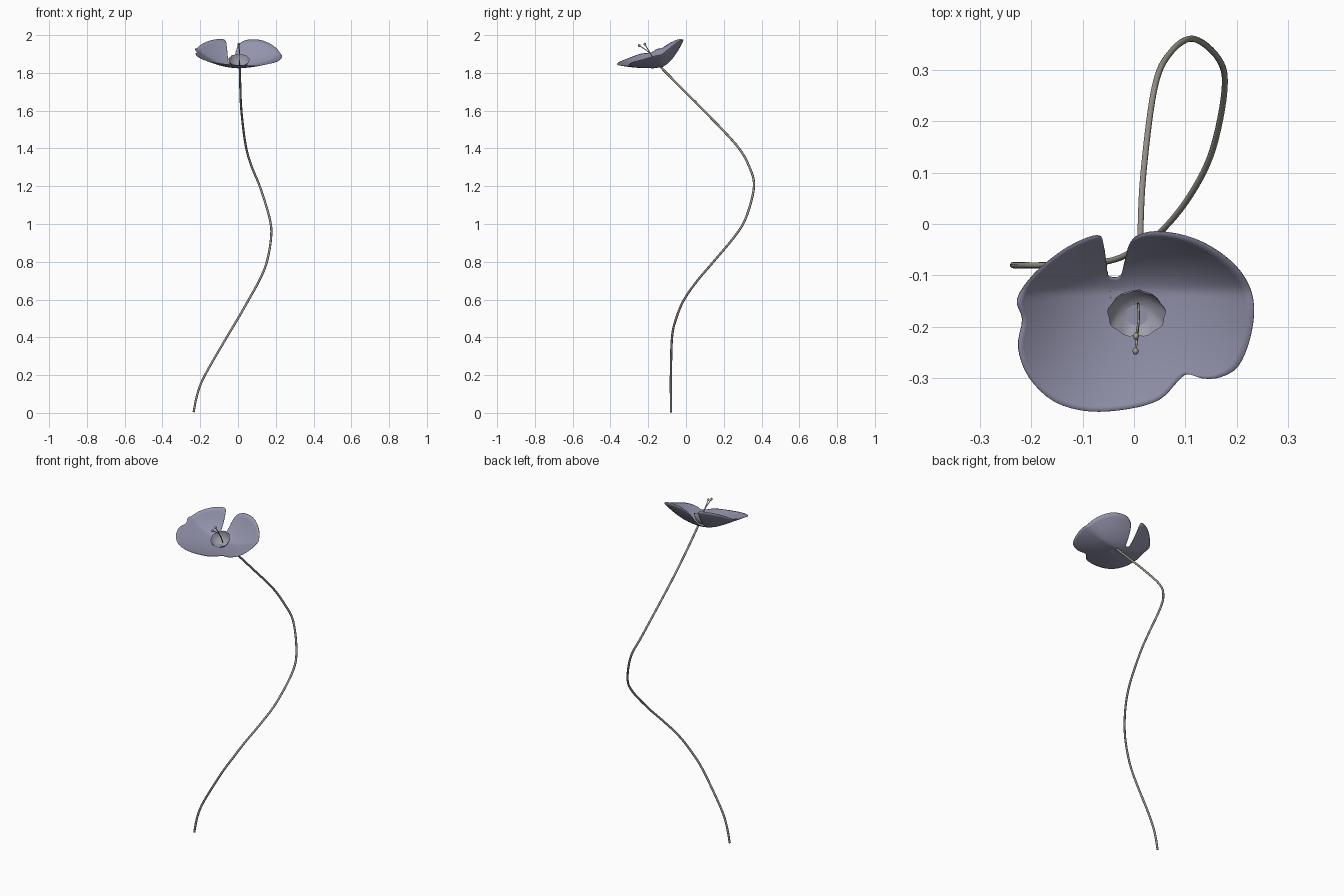
import bpy, bmesh, math
from mathutils import Vector, Matrix

if "Cube" in bpy.data.objects:
    bpy.data.objects.remove(bpy.data.objects["Cube"])


def material(name, rgb):
    m = bpy.data.materials.new(name)
    m.diffuse_color = (*rgb, 1)
    m.use_nodes = True
    m.node_tree.nodes["Principled BSDF"].inputs["Base Color"].default_value = m.diffuse_color
    return m


PETAL = material("petal lilac grey", (0.29, 0.29, 0.41))
STEM = material("stem grey", (0.31, 0.29, 0.25))
CUP = material("inner cup pale grey", (0.34, 0.34, 0.41))
STAMEN = material("stamen tan", (0.36, 0.34, 0.26))


def add_mesh(name, bm, mat):
    me = bpy.data.meshes.new(name)
    bmesh.ops.recalc_face_normals(bm, faces=bm.faces)
    bm.to_mesh(me)
    bm.free()
    me.materials.append(mat)
    for p in me.polygons:
        p.use_smooth = True
    ob = bpy.data.objects.new(name, me)
    bpy.context.collection.objects.link(ob)
    return ob


def catmull(pts, steps, closed):
    pts = [Vector(p) for p in pts]
    n = len(pts)

    def at(i):
        return pts[i % n] if closed else pts[max(0, min(n - 1, i))]
    out = []
    for i in range(n if closed else n - 1):
        a, b, c, d = at(i - 1), at(i), at(i + 1), at(i + 2)
        for k in range(steps):
            t = k / steps
            out.append(0.5 * (2 * b + (c - a) * t + (2 * a - 5 * b + 4 * c - d) * t * t
                              + (3 * b - a - 3 * c + d) * t ** 3))
    if not closed:
        out.append(pts[-1])
    return out


def tube(name, pts, radius, mat, steps=6, sides=10):
    path = catmull(pts, steps, False)
    bm = bmesh.new()
    rings = []
    for i, p in enumerate(path):
        d = path[min(i + 1, len(path) - 1)] - path[max(i - 1, 0)]
        u = d.cross(Vector((1, 0, 0))).normalized()
        v = d.cross(u).normalized()
        rings.append([bm.verts.new(p + radius * (u * math.cos(a) + v * math.sin(a)))
                      for a in (2 * math.pi * k / sides for k in range(sides))])
    for r, s in zip(rings, rings[1:]):
        for k in range(sides):
            bm.faces.new((r[k], r[(k + 1) % sides], s[(k + 1) % sides], s[k]))
    bm.faces.new(rings[0])
    bm.faces.new(rings[-1])
    return add_mesh(name, bm, mat)


def fan_grid(name, rings, centre, mat):
    bm = bmesh.new()
    c = bm.verts.new(centre)
    vr = [[bm.verts.new(p) for p in r] for r in rings]
    n = len(vr[0])
    for k in range(n):
        j = (k + 1) % n
        bm.faces.new((c, vr[0][k], vr[0][j]))
        for r, s in zip(vr, vr[1:]):
            bm.faces.new((r[k], s[k], s[j], r[j]))
    return add_mesh(name, bm, mat)


# curved stem
tube("stem", [(-0.235, -0.08, 0.004), (-0.215, -0.08, 0.1), (-0.175, -0.08, 0.2),
              (-0.06, -0.074, 0.4), (0, -0.052, 0.5), (0.057, -0.01, 0.6),
              (0.112, 0.06, 0.7), (0.153, 0.145, 0.8), (0.176, 0.262, 0.94),
              (0.165, 0.32, 1.04), (0.115, 0.36, 1.2), (0.07, 0.332, 1.31),
              (0.04, 0.265, 1.42), (0.018, 0.095, 1.6), (0.012, -0.035, 1.73),
              (0.01, -0.135, 1.832)], 0.006, STEM)


# petals: tilted bowl surface trimmed to a lobed outline
def petal_height(x, y):
    d = y + 0.13
    if d > 0:
        z = 1.83 + 0.4 * d + 7 * d * d
        k = 2 + 20 * d if x < 0 else 1.3 + 10 * d
    else:
        z = 1.83 + 0.1 * d + 0.66 * d * d
        k = 2 + 5 * d if x < 0 else 1.3 + 4 * d
    return min(z + k * x * x, 2.0)


outline = [(-0.053, -0.092), (-0.044, -0.103), (-0.026, -0.10), (-0.018, -0.072),
           (-0.009, -0.04), (0.01, -0.021), (0.054, -0.015), (0.118, -0.029),
           (0.176, -0.062), (0.217, -0.107), (0.233, -0.16), (0.225, -0.224),
           (0.202, -0.277), (0.167, -0.298), (0.133, -0.30), (0.104, -0.292),
           (0.085, -0.306), (0.05, -0.341), (-0.009, -0.359), (-0.087, -0.364),
           (-0.155, -0.345), (-0.204, -0.298), (-0.225, -0.24), (-0.217, -0.185),
           (-0.227, -0.146), (-0.194, -0.097), (-0.141, -0.053), (-0.096, -0.029),
           (-0.067, -0.023), (-0.059, -0.041)]
edge = catmull(outline, 4, True)
pole = Vector((-0.037, -0.2))
rings = []
for i in range(1, 19):
    ring = []
    for p in edge:
        q = pole.lerp(p, i / 18)
        ring.append((q.x, q.y, petal_height(q.x, q.y)))
    rings.append(ring)
petals = fan_grid("petals", rings, (*pole, petal_height(*pole)), PETAL)
sol = petals.modifiers.new("thickness", 'SOLIDIFY')
sol.thickness = 0.002
sol.offset = 0

# small inner cup with a wavy rim
tilt = Matrix.Translation((0.005, -0.15, 1.833)) @ Matrix.Rotation(math.radians(35), 4, 'X')
rings = []
for r, h in [(0.012, 0.001), (0.026, 0.006), (0.039, 0.016), (0.049, 0.029), (0.056, 0.044)]:
    ring = []
    for k in range(48):
        a = 2 * math.pi * k / 48
        w = 1 + 0.03 * math.sin(9 * a) * (h / 0.044) ** 2
        ring.append(tilt @ Vector((r * w * math.cos(a), 0.95 * r * w * math.sin(a), h)))
    rings.append(ring)
cup = fan_grid("inner_cup", rings, tilt @ Vector((0, 0, 0)), CUP)

# two stamens with bead tips
for i, tip in enumerate([(0.004, -0.218, 1.952), (0.003, -0.247, 1.945)]):
    tube(f"stamen_{i + 1}", [(0.008, -0.155, 1.84), (0.009, -0.187, 1.9), tip], 0.0022, STAMEN, 5, 8)
    bm = bmesh.new()
    bmesh.ops.create_uvsphere(bm, u_segments=12, v_segments=8, radius=0.0065,
                              matrix=Matrix.Translation(tip) @ Matrix.Diagonal((0.9, 1.1, 1.2, 1)))
    add_mesh(f"stamen_tip_{i + 1}", bm, STAMEN)
